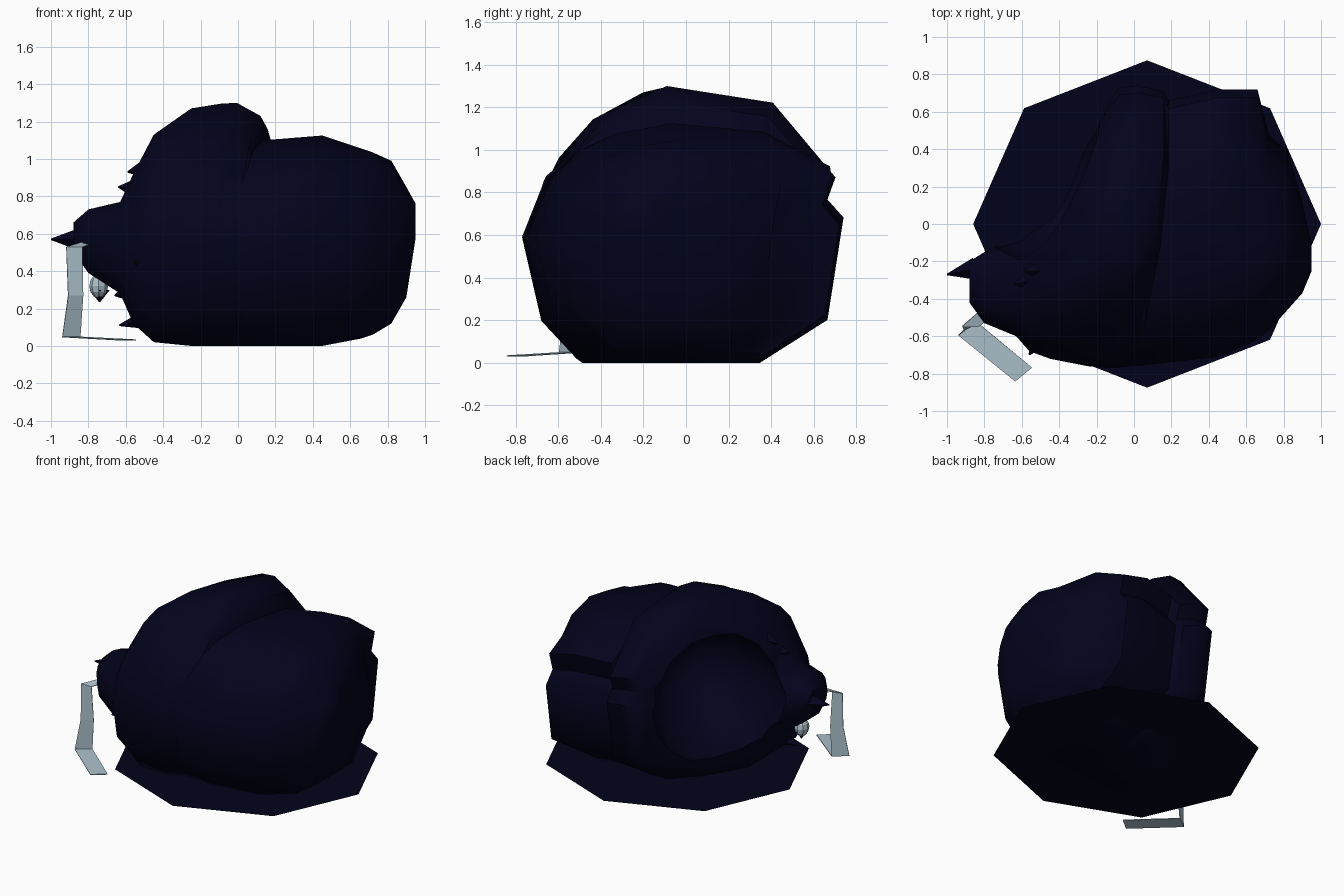
import bpy, bmesh, math
from mathutils import Vector, Matrix

if "Cube" in bpy.data.objects:
    bpy.data.objects.remove(bpy.data.objects["Cube"])


def material(name, rgb):
    m = bpy.data.materials.new(name)
    m.diffuse_color = (*rgb, 1)
    m.use_nodes = True
    m.node_tree.nodes["Principled BSDF"].inputs["Base Color"].default_value = m.diffuse_color
    return m


NAVY = material("midnight navy", (0.0008, 0.0008, 0.0115))
GREY = material("pale blue grey", (0.41, 0.53, 0.60))


def finish(bm, name, mat, smooth=False):
    me = bpy.data.meshes.new(name)
    bm.to_mesh(me)
    bm.free()
    ob = bpy.data.objects.new(name, me)
    bpy.context.collection.objects.link(ob)
    me.materials.append(mat)
    for p in me.polygons:
        p.use_smooth = smooth
    return ob


# Flat octagonal base sheet
bm = bmesh.new()
bm.faces.new([bm.verts.new((0.07 + 0.93 * math.cos(i * math.pi / 4),
                            0.875 * math.sin(i * math.pi / 4), 0.001)) for i in range(8)])
finish(bm, "base_sheet", NAVY)

# Padded body: normalised cross-sections (y, z) for the cuff, thumb side and finger side
CUFF = [(-.5, -1), (-.87, -.65), (-1, -.05), (-.9, .4), (-.7, .7), (-.4, .92), (0, 1),
        (.5, .87), (.87, .5), (1, .1), (.97, -.2), (.87, -.6), (.5, -1)]
THUMB = [(-.56, -1), (-.87, -.69), (-1, -.09), (-.85, .35), (-.65, .54), (-.48, .8), (-.1, 1),
         (.56, .88), (.95, .34), (.9, .18), (1, .05), (.9, -.69), (.48, -1)]
FINGER = [(-.56, -1), (-.87, -.64), (-1, .05), (-.85, .57), (-.65, .8), (-.48, .91), (-.1, 1),
          (.5, .93), (.94, .64), (.88, .38), (1, .2), (.9, -.64), (.48, -1)]
# x, y front, y back, z low, z high, profile, lean of the thumb edge
sections = [(-0.88, -0.42, -0.20, 0.50, 0.66, CUFF, 0), (-0.80, -0.53, -0.15, 0.39, 0.73, CUFF, 0),
            (-0.63, -0.60, -0.06, 0.28, 0.77, CUFF, 0), (-0.56, -0.68, 0.00, 0.12, 0.92, CUFF, 0),
            (-0.45, -0.72, 0.10, 0.02, 1.13, CUFF, 0), (-0.25, -0.76, 0.48, 0, 1.27, THUMB, 0),
            (-0.08, -0.77, 0.73, 0, 1.295, THUMB, .07), (0.02, -0.77, 0.74, 0, 1.30, THUMB, .14),
            (0.16, -0.76, 0.71, 0, 1.23, THUMB, .2), (0.185, -0.76, 0.66, 0, 1.10, FINGER, .2),
            (0.45, -0.71, 0.72, 0, 1.125, FINGER, 0), (0.66, -0.62, 0.72, 0.04, 1.055, FINGER, 0),
            (0.72, -0.57, 0.48, 0.06, 1.035, FINGER, 0), (0.82, -0.46, 0.40, 0.12, 0.99, CUFF, 0),
            (0.90, -0.37, 0.12, 0.26, 0.85, CUFF, 0), (0.95, -0.25, -0.12, 0.58, 0.76, CUFF, 0)]
bm = bmesh.new()
rings = []
for x, y0, y1, z0, z1, profile, lean in sections:
    ring = []
    for c, s in profile:
        y = (y0 + y1) / 2 + (y1 - y0) / 2 * c
        z = (z0 + z1) / 2 + (z1 - z0) / 2 * s
        ring.append(bm.verts.new((x + lean * min(0, y - 0.1), y, z)))
    rings.append(ring)
n = len(CUFF)
for a, b in zip(rings, rings[1:]):
    for i in range(n):
        j = (i + 1) % n
        bm.faces.new((a[i], a[j], b[j], b[i]))
bm.faces.new(rings[0])
bm.faces.new(rings[-1])
bmesh.ops.recalc_face_normals(bm, faces=bm.faces)
body = finish(bm, "padded_body", NAVY, True)

# Hollow pocket facing back left
bm = bmesh.new()
bmesh.ops.create_uvsphere(bm, u_segments=12, v_segments=8, radius=1)
bmesh.ops.transform(bm, verts=bm.verts, matrix=Matrix.Translation((-0.42, 0.22, 0.62))
                    @ Matrix.Rotation(math.radians(45), 4, 'Z')
                    @ Matrix.Diagonal((0.48, 0.78, 0.46, 1)))
cutter = finish(bm, "pocket_cutter", NAVY, True)
cutter.hide_render = True
cutter.hide_viewport = True
mod = body.modifiers.new("pocket", 'BOOLEAN')
mod.operation = 'DIFFERENCE'
mod.object = cutter
mod.solver = 'EXACT'
bpy.context.view_layer.update()
baked = bpy.data.meshes.new_from_object(body.evaluated_get(bpy.context.evaluated_depsgraph_get()))
body.modifiers.clear()
body.data = baked
bpy.data.objects.remove(cutter)
bpy.context.view_layer.objects.active = body
body.select_set(True)
bpy.ops.object.shade_smooth_by_angle(angle=math.radians(50))
body.select_set(False)


# Pointed lace ends around the cuff
def spike(name, base, tip, r):
    base, tip = Vector(base), Vector(tip)
    d = tip - base
    bm = bmesh.new()
    bmesh.ops.create_cone(bm, cap_ends=True, segments=4, radius1=r, radius2=0.004, depth=d.length)
    bmesh.ops.transform(bm, verts=bm.verts, matrix=Matrix.Translation((base + tip) / 2)
                        @ d.to_track_quat('Z', 'Y').to_matrix().to_4x4())
    finish(bm, name, NAVY)


for i, (b, t, r) in enumerate([
        ((-0.85, -0.24, 0.57), (-1.0, -0.27, 0.57), 0.06),
        ((-0.52, -0.30, 0.84), (-0.64, -0.32, 0.85), 0.07),
        ((-0.48, -0.25, 0.95), (-0.59, -0.25, 0.93), 0.06),
        ((-0.50, -0.40, 0.14), (-0.635, -0.42, 0.11), 0.05),
        ((-0.54, -0.40, 0.30), (-0.66, -0.42, 0.27), 0.08),
        ((-0.50, -0.60, 0.45), (-0.56, -0.70, 0.45), 0.06),
        ((-0.74, -0.31, 0.30), (-0.74, -0.31, 0.235), 0.055)]):
    spike("lace_end_%d" % (i + 1), b, t, r)

# Pale knot under the cuff
bm = bmesh.new()
bmesh.ops.create_uvsphere(bm, u_segments=8, v_segments=6, radius=1)
bmesh.ops.transform(bm, verts=bm.verts, matrix=Matrix.Translation((-0.745, -0.31, 0.32))
                    @ Matrix.Diagonal((0.05, 0.055, 0.065, 1)))
finish(bm, "cuff_knot", GREY)

# Hanging strap: a thin ribbon with a foot on the ground (x, y, z, half width x, half width y)
bm = bmesh.new()
path = [(-0.79, -0.48, 0.56, .03, -.02), (-0.875, -0.55, 0.53, .043, .0),
        (-0.867, -0.55, 0.27, .04, .02), (-0.89, -0.56, 0.05, .048, .037),
        (-0.59, -0.805, 0.035, .045, .037)]
pairs = [[bm.verts.new((x + k * u, y + k * v, z)) for k in (-1, 1)] for x, y, z, u, v in path]
for (a, b), (c, d) in zip(pairs, pairs[1:]):
    bm.faces.new((a, b, d, c))
bmesh.ops.recalc_face_normals(bm, faces=bm.faces)
strap = finish(bm, "hanging_strap", GREY)
sol = strap.modifiers.new("thickness", 'SOLIDIFY')
sol.thickness = 0.006
